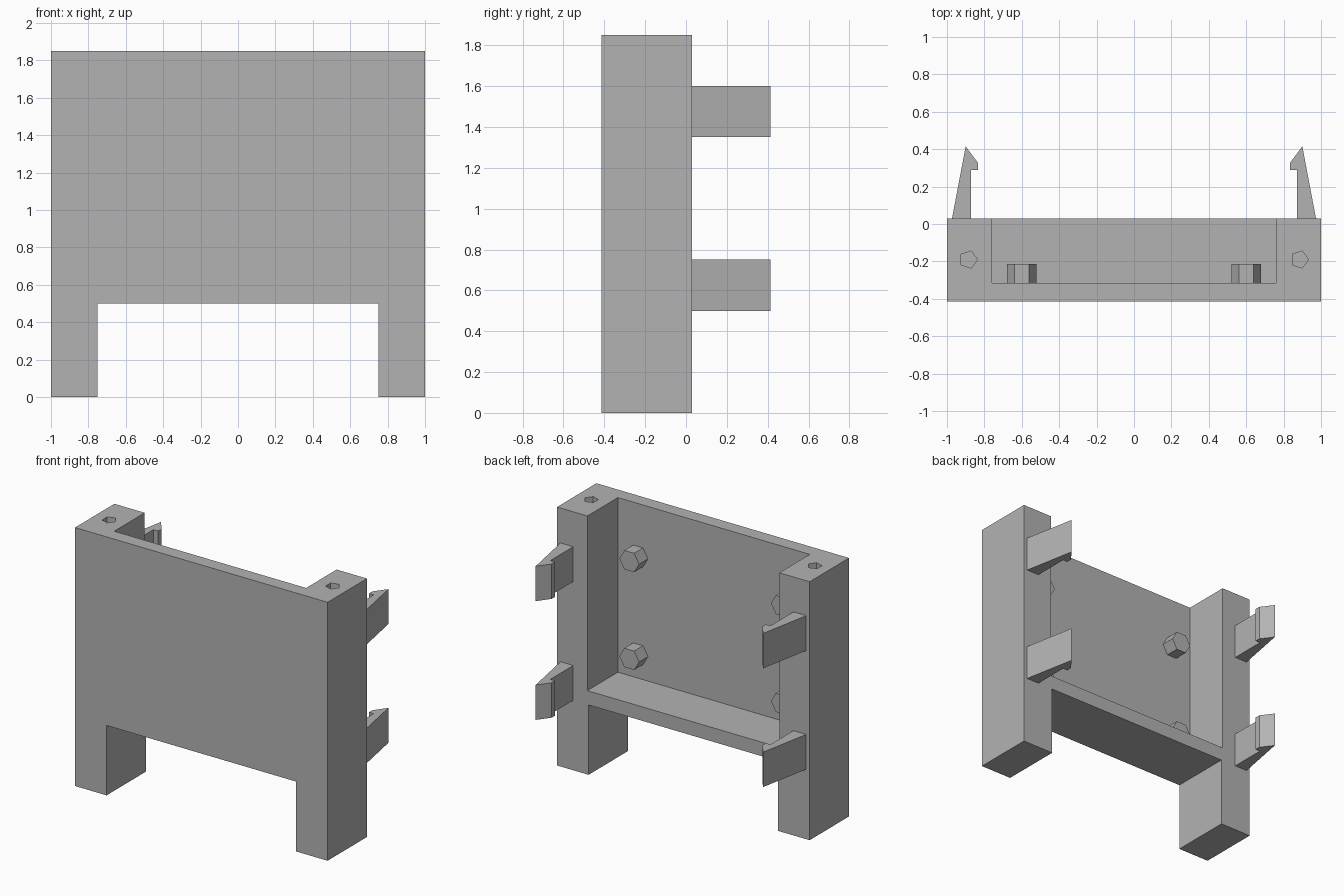
import bpy, bmesh
from math import cos, sin, tau
from mathutils import Vector

default = bpy.data.objects.get("Cube")
if default:
    bpy.data.objects.remove(default, do_unlink=True)

GREY = (0.45, 0.45, 0.45, 1)
grey = bpy.data.materials.new("plain grey")
grey.use_nodes = True
grey.diffuse_color = GREY
grey.node_tree.nodes["Principled BSDF"].inputs["Base Color"].default_value = GREY


def prism(name, points, direction):
    """Extrude a flat 3D outline along a direction into a closed solid."""
    bm = bmesh.new()
    base = bm.faces.new([bm.verts.new(p) for p in points])
    grown = bmesh.ops.extrude_face_region(bm, geom=[base], use_keep_orig=True)
    moved = [v for v in grown["geom"] if isinstance(v, bmesh.types.BMVert)]
    bmesh.ops.translate(bm, verts=moved, vec=Vector(direction))
    bmesh.ops.recalc_face_normals(bm, faces=bm.faces)
    mesh = bpy.data.meshes.new(name)
    bm.to_mesh(mesh)
    bm.free()
    mesh.materials.append(grey)
    obj = bpy.data.objects.new(name, mesh)
    bpy.context.collection.objects.link(obj)
    return obj


def ring(sides, radius):
    return [(radius * cos(tau * i / sides), radius * sin(tau * i / sides)) for i in range(sides)]


def cut(target, cutter):
    """Subtract the cutter, then discard it."""
    mod = target.modifiers.new("cut", "BOOLEAN")
    mod.operation, mod.solver, mod.object = "DIFFERENCE", "EXACT", cutter
    bpy.context.view_layer.objects.active = target
    bpy.ops.object.modifier_apply(modifier=mod.name)
    bpy.data.objects.remove(cutter, do_unlink=True)


FRONT, BACK, PANEL, TOP = -0.415, 0.03, -0.315, 1.85

# Body with two legs
outline = [(-1, 0), (-0.75, 0), (-0.75, 0.5), (0.75, 0.5), (0.75, 0), (1, 0), (1, TOP), (-1, TOP)]
body = prism("body", [(x, FRONT, z) for x, z in outline], (0, BACK - FRONT, 0))

# Recess open to the back and the top
floor = [(-0.76, PANEL), (0.76, PANEL), (0.76, 0.2), (-0.76, 0.2)]
cut(body, prism("recess_cutter", [(x, y, 0.6) for x, y in floor], (0, 0, 1.5)))

# Five-sided holes in the tops of the side posts
for x in (-0.885, 0.885):
    points = [(x + a, -0.19 + b, TOP - 0.2) for a, b in ring(5, 0.048)]
    cut(body, prism("hole_cutter", points, (0, 0, 0.3)))

# Barbed clips on the back, and hexagonal pegs inside the recess
clip = [(0.973, BACK), (0.9, 0.415), (0.835, 0.328), (0.835, 0.29), (0.872, 0.29), (0.872, BACK)]
for side, label in ((1, "left"), (-1, "right")):
    for level, clip_z, peg_z in (("lower", 0.5, 0.775), ("upper", 1.35, 1.475)):
        prism(f"{level}_{label}_clip", [(side * x, y, clip_z) for x, y in clip], (0, 0, 0.25))
        prism(f"{level}_{label}_peg",
              [(side * 0.6 + a, PANEL, peg_z + b) for a, b in ring(6, 0.078)], (0, 0.1, 0))
